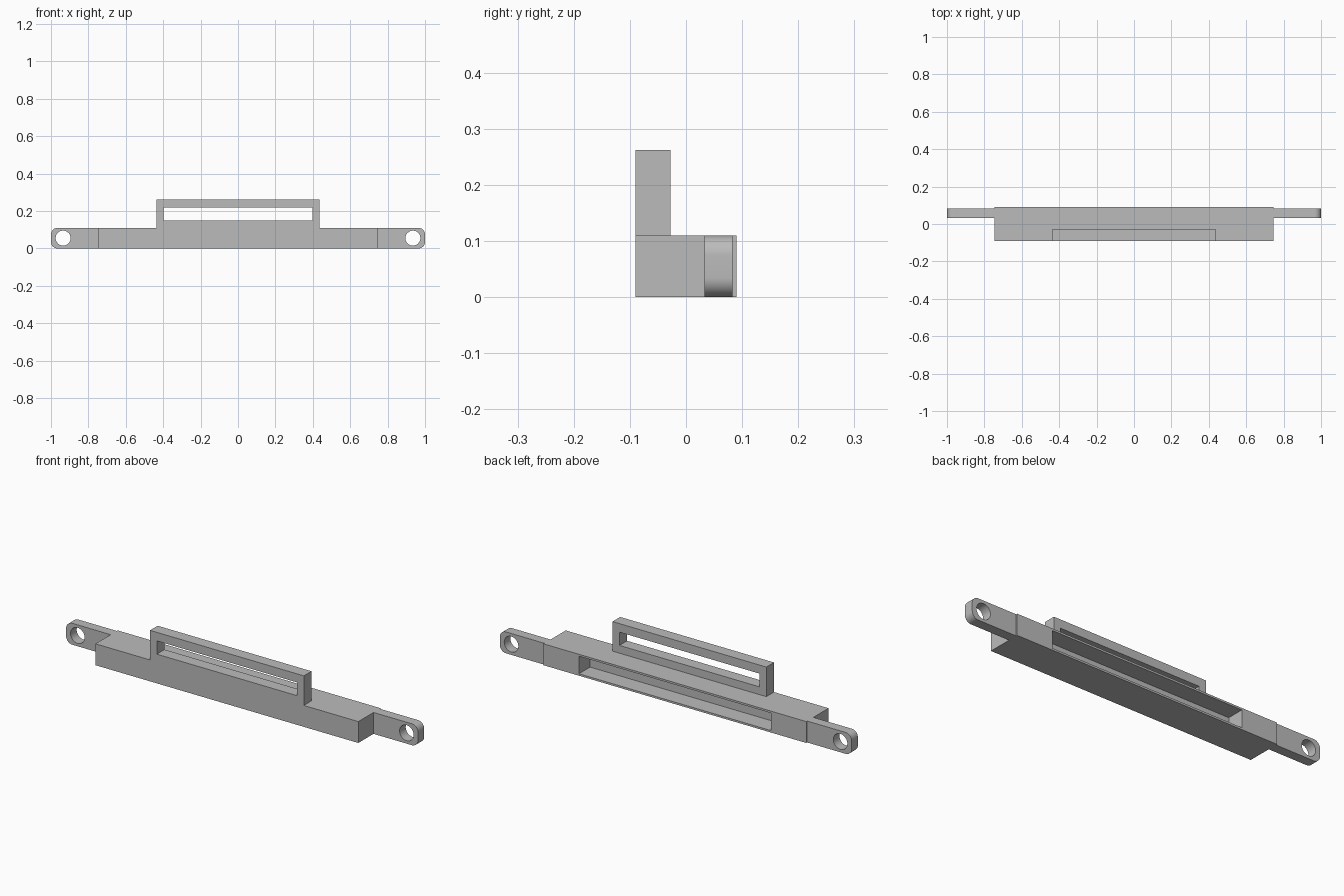
import bpy, bmesh, math
from mathutils import Vector

cube = bpy.data.objects.get("Cube")
if cube:
    bpy.data.objects.remove(cube, do_unlink=True)

grey = bpy.data.materials.new("light_grey")
grey.use_nodes = True
COLOUR = (0.5, 0.5, 0.5, 1)
grey.diffuse_color = COLOUR
grey.node_tree.nodes["Principled BSDF"].inputs["Base Color"].default_value = COLOUR


def prism(name, outline, y0, y1):
    """Extrude an (x, z) outline from y0 to y1."""
    bm = bmesh.new()
    face = bm.faces.new([bm.verts.new((x, y0, z)) for x, z in outline])
    ext = bmesh.ops.extrude_face_region(bm, geom=[face])
    verts = [v for v in ext["geom"] if isinstance(v, bmesh.types.BMVert)]
    bmesh.ops.translate(bm, verts=verts, vec=(0, y1 - y0, 0))
    bmesh.ops.recalc_face_normals(bm, faces=bm.faces)
    mesh = bpy.data.meshes.new(name)
    bm.to_mesh(mesh)
    bm.free()
    mesh.materials.append(grey)
    obj = bpy.data.objects.new(name, mesh)
    bpy.context.collection.objects.link(obj)
    return obj


def rect(x0, x1, z0, z1):
    return [(x0, z0), (x1, z0), (x1, z1), (x0, z1)]


def arc(cx, cz, r, start, end, steps):
    angles = [math.radians(start + (end - start) * i / steps) for i in range(steps + 1)]
    return [(cx + r * math.cos(a), cz + r * math.sin(a)) for a in angles]


def cut(obj, cutter):
    """Subtract the cutter and discard it."""
    mod = obj.modifiers.new("cut", "BOOLEAN")
    mod.operation, mod.solver, mod.object = "DIFFERENCE", "EXACT", cutter
    bpy.context.view_layer.objects.active = obj
    bpy.ops.object.modifier_apply(modifier=mod.name)
    bpy.data.objects.remove(cutter, do_unlink=True)


H = 0.11        # body height
HALF = 0.747    # body half length
FRONT, BACK = -0.09, 0.09

# Main bar with a long pocket in its back
body = prism("body", rect(-HALF, HALF, 0, H), FRONT, BACK)
cut(body, prism("pocket_cutter", rect(-0.545, 0.545, 0.01, 0.1), 0, BACK + 0.05))

# Upright frame with a slot
frame = prism("slotted_frame", rect(-0.437, 0.437, H, 0.262), FRONT, -0.028)
cut(frame, prism("slot_cutter", rect(-0.398, 0.398, 0.15, 0.218), -0.2, 0.1))

# Rounded mounting tabs with screw holes
R = 0.035
for side, s in (("left", 1), ("right", -1)):
    outline = [(HALF, 0)] + arc(1 - R, R, R, -90, 0, 10)
    outline += arc(1 - R, H - R, R, 0, 90, 10) + [(HALF, H)]
    tab = prism(side + "_mounting_tab", [(s * x, z) for x, z in outline], 0.033, 0.083)
    hole = arc(s * 0.935, H / 2, 0.04, 0, 360, 40)[:-1]
    cut(tab, prism("hole_cutter", hole, 0, 0.2))
    bpy.ops.object.select_all(action="DESELECT")
    tab.select_set(True)
    bpy.context.view_layer.objects.active = tab
    bpy.ops.object.shade_smooth_by_angle(angle=math.radians(30))
